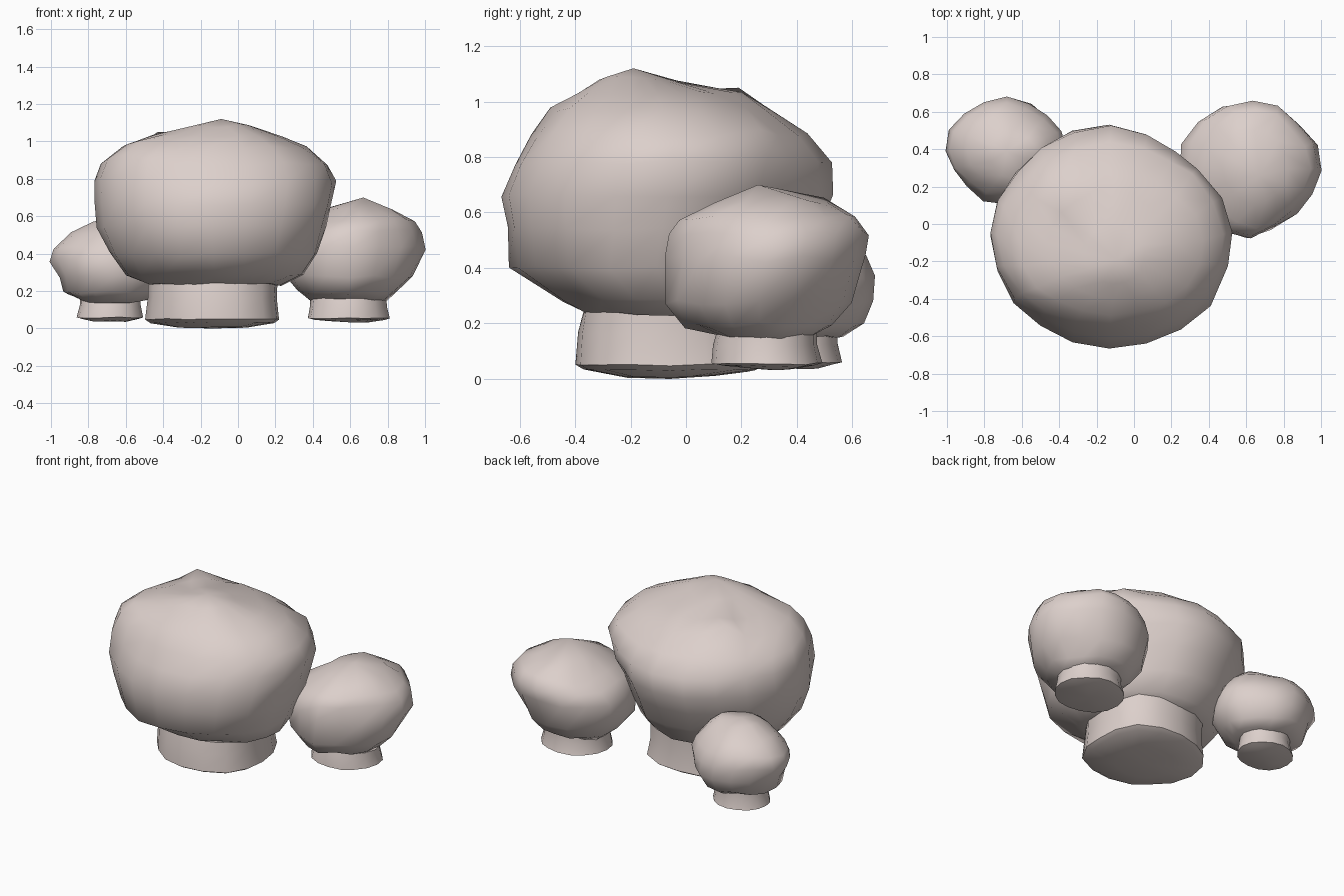
import bpy, bmesh, math
from mathutils import Vector, noise

if "Cube" in bpy.data.objects:
    bpy.data.objects.remove(bpy.data.objects["Cube"])

stone = bpy.data.materials.new("pale_pinkish_stone")
stone.diffuse_color = (0.72, 0.63, 0.60, 1)
stone.use_nodes = True
stone.node_tree.nodes["Principled BSDF"].inputs["Base Color"].default_value = stone.diffuse_color


def loft(name, rings, bottom, top, sides=16, lump=0.0, corners=(0, 0, 0, 0), pulls=()):
    """Stack oval rings (z, x0, x1, y0, y1) between a bottom and a top point.
    corners: fullness of the four diagonals (++, -+, --, +-).
    pulls: (point, radius) pairs the nearby surface is drawn towards."""
    bm = bmesh.new()
    loops = []
    for z, x0, x1, y0, y1 in rings:
        cx, cy = (x0 + x1) / 2, (y0 + y1) / 2
        rx, ry = (x1 - x0) / 2, (y1 - y0) / 2
        loop = []
        for k in range(sides):
            a = math.tau * k / sides
            f = 1 + corners[int(4 * k / sides) % 4] * math.sin(2 * a) ** 2
            p = Vector((cx + f * rx * math.cos(a), cy + f * ry * math.sin(a), z))
            # Gentle hand-worn unevenness
            n = noise.noise(p * 5.5)
            p.x += lump * n * math.cos(a)
            p.y += lump * n * math.sin(a)
            p.z += lump * noise.noise(p * 6 + Vector((7, 3, 1)))
            loop.append(bm.verts.new(p))
        loops.append(loop)
    lo, hi = bm.verts.new(bottom), bm.verts.new(top)
    for k in range(sides):
        j = (k + 1) % sides
        bm.faces.new((lo, loops[0][j], loops[0][k]))
        bm.faces.new((hi, loops[-1][k], loops[-1][j]))
        for a, b in zip(loops, loops[1:]):
            bm.faces.new((a[k], a[j], b[j], b[k]))
    for point, radius in pulls:
        target = Vector(point)
        near = min(bm.verts, key=lambda v: (v.co - target).length)
        origin, delta = near.co.copy(), target - near.co
        for v in bm.verts:
            v.co += delta * math.exp(-((v.co - origin).length / radius) ** 2)
    bmesh.ops.recalc_face_normals(bm, faces=bm.faces)
    mesh = bpy.data.meshes.new(name)
    bm.to_mesh(mesh)
    bm.free()
    mesh.materials.append(stone)
    ob = bpy.data.objects.new(name, mesh)
    bpy.context.collection.objects.link(ob)
    bpy.ops.object.select_all(action='DESELECT')
    ob.select_set(True)
    bpy.context.view_layer.objects.active = ob
    bpy.ops.object.shade_smooth_by_angle(angle=math.radians(55))
    return ob


# Large boulder-like cap
loft("large_cap", [
    (0.24, -0.49, 0.23, -0.37, 0.22),
    (0.285, -0.61, 0.36, -0.45, 0.32),
    (0.40, -0.69, 0.425, -0.635, 0.42),
    (0.54, -0.755, 0.47, -0.65, 0.48),
    (0.66, -0.775, 0.51, -0.67, 0.53),
    (0.78, -0.77, 0.525, -0.615, 0.525),
    (0.88, -0.735, 0.48, -0.555, 0.44),
    (0.97, -0.62, 0.37, -0.49, 0.31),
    (1.03, -0.46, 0.24, -0.40, 0.19),
    (1.075, -0.28, 0.06, -0.31, 0.00),
], (-0.13, -0.07, 0.24), (-0.09, -0.19, 1.12), 20, 0.02,
    (-0.12, -0.04, -0.03, 0.03),
    [((-0.43, 0.19, 1.05), 0.11), ((-0.60, -0.37, 0.93), 0.17),
     ((0.31, 0.27, 0.90), 0.17)])

# Medium cap, back right
loft("right_cap", [
    (0.155, 0.40, 0.80, 0.12, 0.46),
    (0.19, 0.33, 0.85, 0.00, 0.53),
    (0.275, 0.25, 0.95, -0.07, 0.60),
    (0.43, 0.24, 1.01, -0.07, 0.64),
    (0.52, 0.29, 0.98, -0.055, 0.655),
    (0.58, 0.37, 0.94, -0.02, 0.61),
    (0.64, 0.47, 0.82, 0.09, 0.50),
], (0.60, 0.29, 0.16), (0.67, 0.26, 0.70), 16, 0.03,
    (-0.04, 0.04, 0.0, -0.11))

# Small cap, back left
loft("left_cap", [
    (0.15, -0.86, -0.48, 0.24, 0.56),
    (0.195, -0.93, -0.42, 0.15, 0.63),
    (0.28, -0.95, -0.37, 0.11, 0.66),
    (0.37, -1.00, -0.36, 0.11, 0.67),
    (0.44, -0.98, -0.38, 0.14, 0.65),
    (0.51, -0.89, -0.45, 0.19, 0.59),
    (0.56, -0.78, -0.53, 0.26, 0.50),
], (-0.68, 0.40, 0.16), (-0.68, 0.39, 0.59), 16, 0.025,
    (-0.06, 0.02, -0.06, 0.0))


def stem(name, x0, x1, y0, y1, base, top, sag, corners=(0, 0, 0, 0)):
    """Short stump with a softened rim and slightly bulging underside."""
    cx, cy = (x0 + x1) / 2, (y0 + y1) / 2
    rx, ry = (x1 - x0) / 2, (y1 - y0) / 2
    t = 0.015
    loft(name, [
        (base - sag * 0.85, cx - rx * 0.5, cx + rx * 0.5, cy - ry * 0.5, cy + ry * 0.5),
        (base - sag * 0.35, x0 + t * 2, x1 - t * 2, y0 + t * 2, y1 - t * 2),
        (base, x0, x1, y0, y1),
        ((base + top) / 2, x0 + t, x1 - t, y0 + t / 2, y1 - t),
        (top, x0 + t, x1 - t, y0 + t * 2, y1 - t),
    ], (cx, cy, base - sag), (cx, cy, top), 16, 0.01, corners)


stem("large_stem", -0.50, 0.225, -0.395, 0.28, 0.05, 0.28, 0.05, (0.08, 0, -0.03, 0.08))
stem("right_stem", 0.375, 0.81, 0.09, 0.49, 0.055, 0.19, 0.022)
stem("left_stem", -0.865, -0.51, 0.24, 0.56, 0.058, 0.19, 0.02)
